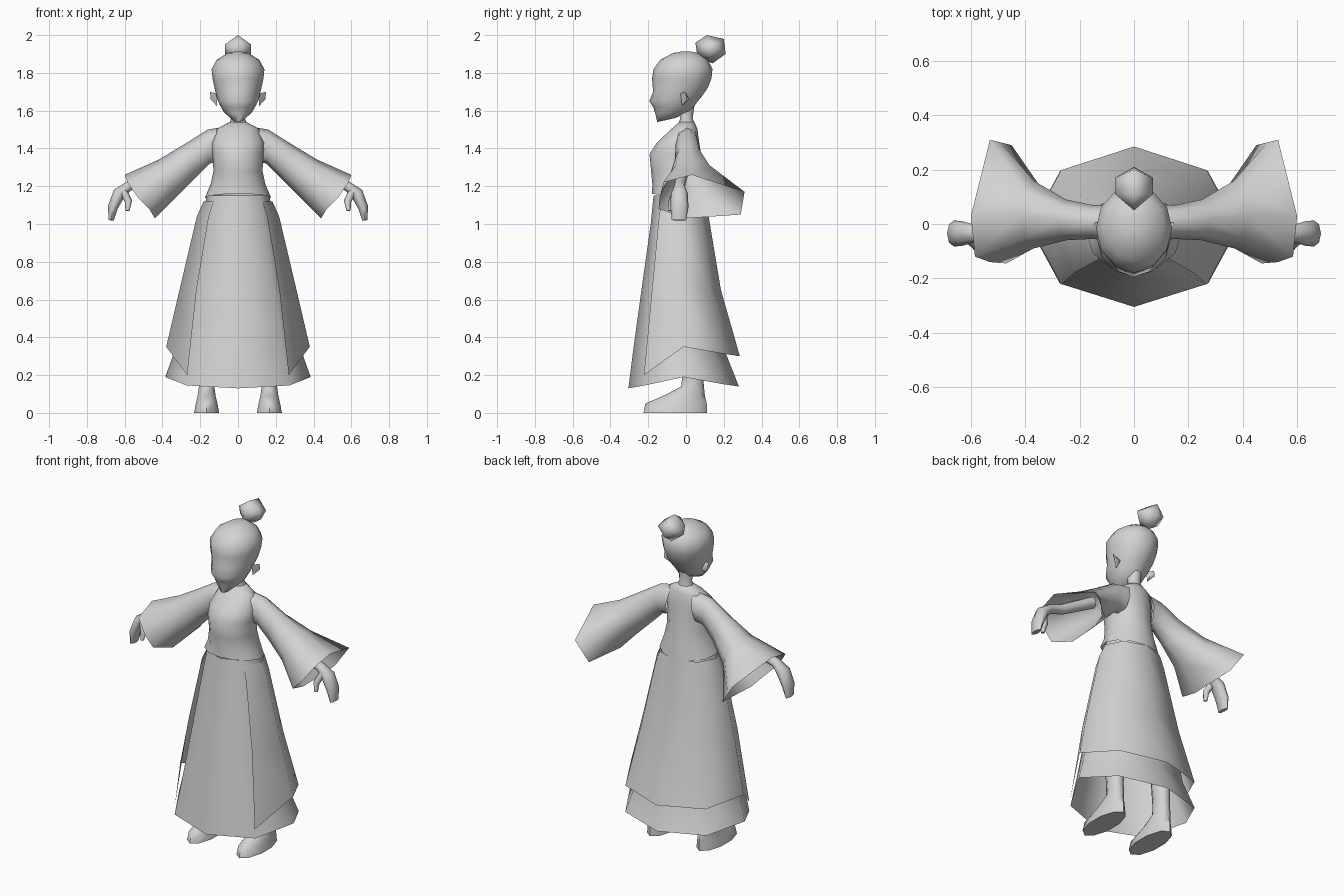
import bpy, bmesh, math
from mathutils import Vector

cube = bpy.data.objects.get("Cube")
if cube:
    bpy.data.objects.remove(cube, do_unlink=True)

GREY = (0.65, 0.65, 0.65, 1)
mat = bpy.data.materials.new("plain_grey")
mat.use_nodes = True
mat.diffuse_color = GREY
bsdf = next(n for n in mat.node_tree.nodes if n.type == "BSDF_PRINCIPLED")
bsdf.inputs["Base Color"].default_value = GREY


def finish(name, bm, mirror=False, angle=70):
    bmesh.ops.recalc_face_normals(bm, faces=bm.faces)
    mesh = bpy.data.meshes.new(name)
    bm.to_mesh(mesh)
    bm.free()
    mesh.materials.append(mat)
    ob = bpy.data.objects.new(name, mesh)
    bpy.context.collection.objects.link(ob)
    bpy.ops.object.select_all(action="DESELECT")
    ob.select_set(True)
    bpy.context.view_layer.objects.active = ob
    bpy.ops.object.shade_smooth_by_angle(angle=math.radians(angle))
    if mirror:
        mod = ob.modifiers.new("Mirror", "MIRROR")
        mod.use_mirror_merge = False
    return ob


def loft(name, rings, caps=(False, False), closed=True, mirror=False):
    """Skin a list of point rings."""
    bm = bmesh.new()
    rows = [[bm.verts.new(p) for p in r] for r in rings]
    n = len(rows[0])
    for a, b in zip(rows, rows[1:]):
        for i in range(n if closed else n - 1):
            j = (i + 1) % n
            bm.faces.new((a[i], a[j], b[j], b[i]))
    for cap, row in zip(caps, (rows[0], rows[-1])):
        if cap:
            bm.faces.new(row)
    return finish(name, bm, mirror)


def ring(w, yf, yb, zf, zb=None, n=12, cx=0, lift=0):
    """Level or tilted oval; the first point is at the front."""
    zb = zf if zb is None else zb
    pts = []
    for i in range(n):
        a = 2 * math.pi * i / n
        s, t = math.sin(a), (1 - math.cos(a)) / 2
        pts.append((cx + w * s, yf + (yb - yf) * t,
                    zf + (zb - zf) * t + lift * s ** 4))
    return pts


def tube(name, path, n=8, mirror=True):
    """Tube along x-z path points (x, y, z, thickness, depth)."""
    rings = []
    for i, (x, y, z, r, d) in enumerate(path):
        p, q = path[max(i - 1, 0)], path[min(i + 1, len(path) - 1)]
        along = Vector(q[:3]) - Vector(p[:3])
        up = along.cross(Vector((0, 1, 0))).normalized()
        side = up.cross(along).normalized()
        c = Vector((x, y, z))
        rings.append([c + up * r * math.cos(k * math.tau / n)
                      + side * d * math.sin(k * math.tau / n) for k in range(n)])
    return loft(name, rings, (True, True), mirror=mirror)


def hull(name, points, mirror=False):
    bm = bmesh.new()
    for p in points:
        bm.verts.new(p)
    bmesh.ops.convex_hull(bm, input=bm.verts)
    return finish(name, bm, mirror)


# Head, chin to crown
loft("head", [ring(*r) for r in (
    (.028, -.152, -.06, 1.54, 1.56),
    (.075, -.163, .03, 1.585, 1.60),
    (.095, -.172, .055, 1.615, 1.64),
    (.11, -.194, .08, 1.65, 1.67),
    (.122, -.174, .115, 1.70, 1.72),
    (.135, -.18, .135, 1.77),
    (.14, -.172, .14, 1.82),
    (.112, -.135, .115, 1.87),
    (.055, -.07, .065, 1.905),
    (.02, -.03, .03, 1.912))], (True, True))

# Hair bun
side_points = [(s * .07, y, z) for s in (-1, 1)
               for y, z in ((.11, 1.95), (.17, 1.935), (.12, 1.90))]
hull("hair_bun", side_points + [(0, y, z) for y, z in (
    (.11, 2.0), (.2, 1.98), (.21, 1.9), (.14, 1.85), (.06, 1.89), (.05, 1.96))])

# Ears
hull("ears", [(.112, -.03, 1.69), (.148, -.005, 1.70), (.145, .005, 1.66),
              (.112, -.02, 1.625), (.11, .015, 1.66)], mirror=True)

# Neck
loft("neck", [ring(*r) for r in (
    (.042, -.055, .045, 1.63), (.036, -.03, .035, 1.56), (.06, -.05, .055, 1.50))])

# Bodice with a flared hem
loft("bodice", [ring(*r) for r in (
    (.045, -.035, .045, 1.54),
    (.11, -.075, .06, 1.505),
    (.14, -.155, .07, 1.43),
    (.135, -.193, .08, 1.37),
    (.13, -.185, .09, 1.28),
    (.145, -.178, .10, 1.21),
    (.175, -.18, .11, 1.16, 1.12))], (True, False))

# Inner skirt
rows = [ring(*r, n=8) for r in (
    (.165, -.172, .10, 1.15), (.20, -.187, .108, 1.0),
    (.27, -.236, .16, .65), (.335, -.28, .205, .33))]
rows.append(ring(.385, -.305, .28, .13, .14, n=8, lift=.055))
loft("inner_skirt", rows)

# Outer robe, open at the front
robe = [ring(*r, n=8)[1:] for r in (
    (.182, -.17, .11, 1.12), (.218, -.188, .12, 1.04),
    (.31, -.243, .185, .65))]
hem = ring(.38, -.31, .285, .33, .30, n=8, lift=.035)[1:]
for i in (0, -1):
    hem[i] = (hem[i][0], hem[i][1], .2)
robe.append(hem)
loft("outer_robe", robe, closed=False)


# Wide sleeves
def sleeve_ring(top, bottom, yf, yb, n=8):
    pts = []
    for i in range(n):
        a = math.tau * i / n
        t = (1 - math.cos(a)) / 2
        pts.append((top[0] + (bottom[0] - top[0]) * t,
                    (yf + yb) / 2 - (yb - yf) / 2 * math.sin(a),
                    top[1] + (bottom[1] - top[1]) * t))
    return pts


cuff = [(.60, .03, 1.26), (.585, -.12, 1.22), (.53, -.14, 1.14), (.47, -.145, 1.08),
        (.44, 0, 1.03), (.45, .29, 1.05), (.49, .30, 1.11), (.53, .31, 1.17)]
loft("sleeves", [
    sleeve_ring((.07, 1.515), (.10, 1.33), -.06, .07),
    sleeve_ring((.16, 1.50), (.15, 1.32), -.055, .07),
    sleeve_ring((.28, 1.425), (.22, 1.25), -.06, .09),
    sleeve_ring((.42, 1.34), (.32, 1.15), -.09, .16),
    cuff], mirror=True)

# Arms, hands and thumbs
tube("arms_and_hands", [
    (.30, 0, 1.33, .035, .035), (.50, -.03, 1.225, .03, .03),
    (.58, -.035, 1.20, .026, .03), (.63, -.035, 1.16, .034, .045),
    (.662, -.035, 1.09, .027, .048), (.672, -.037, 1.02, .014, .038)])
tube("thumbs", [(.61, -.05, 1.18, .02, .02), (.58, -.075, 1.12, .02, .02),
                (.585, -.085, 1.07, .011, .012)], n=6)

# Legs and feet
loft("legs_and_feet", [ring(*r, n=10, cx=.166) for r in (
    (.055, -.04, .09, .5),
    (.043, -.02, .09, .2),
    (.043, -.025, .095, .14),
    (.05, -.12, .10, .09),
    (.06, -.215, .11, .05),
    (.07, -.225, .11, 0))], (True, True), mirror=True)
